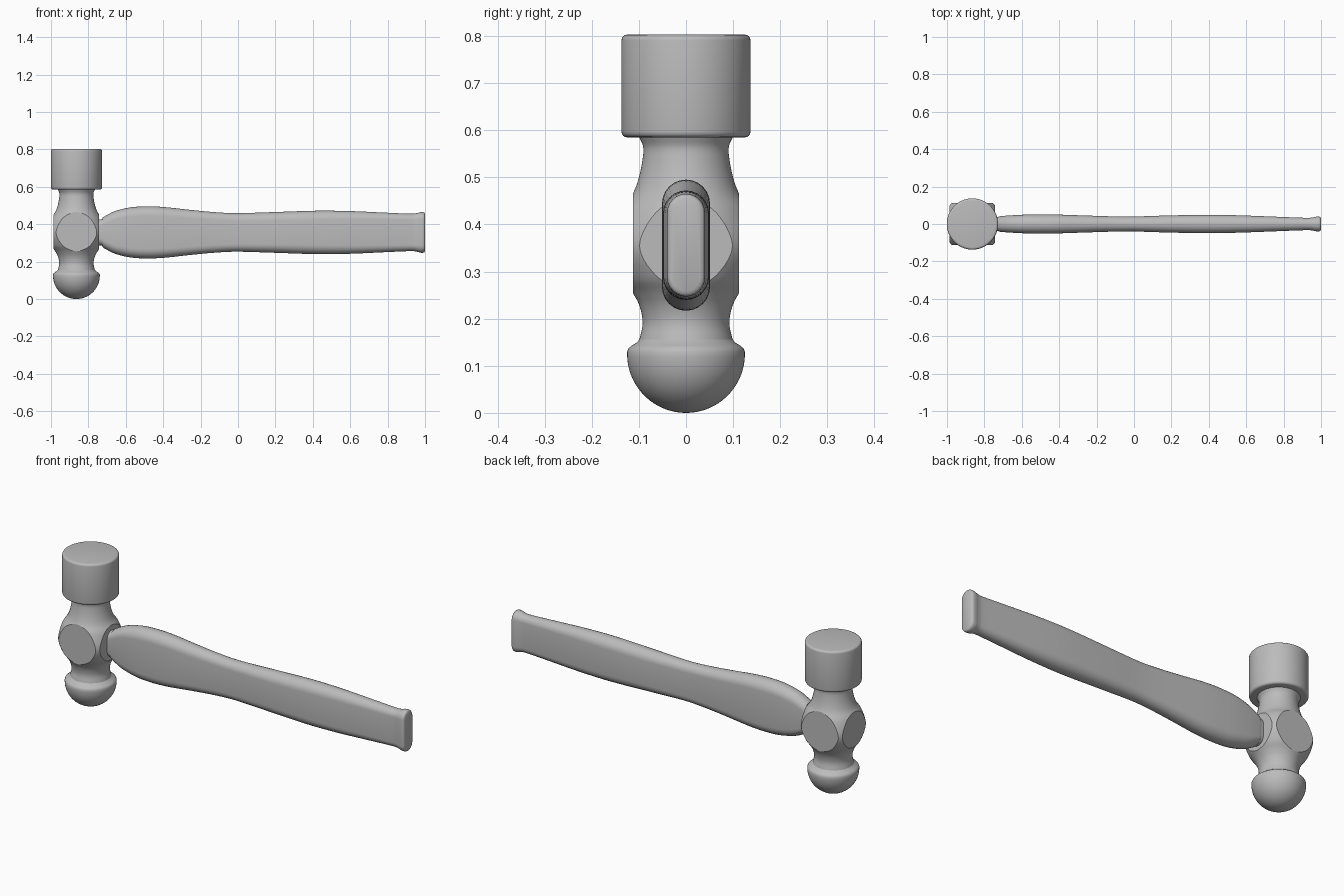
import bpy, bmesh
from math import sin, cos, pi, radians
from mathutils import Vector

HEAD_X = -0.864
SEG = 64

if "Cube" in bpy.data.objects:
    bpy.data.objects.remove(bpy.data.objects["Cube"])

steel = bpy.data.materials.new("grey")
steel.use_nodes = True
steel.diffuse_color = (0.5, 0.5, 0.5, 1)
steel.node_tree.nodes["Principled BSDF"].inputs["Base Color"].default_value = (0.5, 0.5, 0.5, 1)


def smooth_path(pts, steps=5):
    """Catmull-Rom curve through the stations."""
    v = [Vector(p) for p in pts]
    v = [2 * v[0] - v[1]] + v + [2 * v[-1] - v[-2]]
    out = []
    for a, b, c, d in zip(v, v[1:], v[2:], v[3:]):
        for i in range(steps):
            t = i / steps
            out.append(0.5 * (2 * b + (c - a) * t + (2 * a - 5 * b + 4 * c - d) * t * t
                              + (3 * b - a - 3 * c + d) * t ** 3))
    return out + [v[-2]]


def loft(rings):
    """Skin a row of closed rings and cap both ends."""
    bm = bmesh.new()
    rows = [[bm.verts.new(p) for p in ring] for ring in rings]
    for r, s in zip(rows, rows[1:]):
        for i in range(len(r)):
            j = (i + 1) % len(r)
            bm.faces.new((r[i], r[j], s[j], s[i]))
    bm.faces.new(rows[0])
    bm.faces.new(rows[-1])
    return bm


def lathe(profile):
    angles = [2 * pi * i / SEG for i in range(SEG)]
    return loft([[(r * cos(a), r * sin(a), z) for a in angles] for r, z in profile])


def finish(bm, name, x=0.0, z=0.0):
    bmesh.ops.recalc_face_normals(bm, faces=bm.faces[:])
    mesh = bpy.data.meshes.new(name)
    bm.to_mesh(mesh)
    bm.free()
    mesh.materials.append(steel)
    ob = bpy.data.objects.new(name, mesh)
    ob.location = (x, 0, z)
    bpy.context.collection.objects.link(ob)
    bpy.ops.object.select_all(action="DESELECT")
    ob.select_set(True)
    bpy.context.view_layer.objects.active = ob
    bpy.ops.object.shade_smooth_by_angle(angle=radians(30))
    return ob


# Striking face: a drum with rounded rims
R, LOW, HIGH, ROUND = 0.137, 0.585, 0.803, 0.012
arc = [i * pi / 8 for i in range(5)]
drum = [(R - ROUND + ROUND * sin(a), LOW + ROUND - ROUND * cos(a)) for a in arc]
drum += [(R - ROUND + ROUND * cos(a), HIGH - ROUND + ROUND * sin(a)) for a in arc]
finish(lathe(drum), "striking_face", HEAD_X)

# Ball end: a hemisphere with a soft shoulder
BALL = 0.125
ball = [(BALL * sin(a), BALL - BALL * cos(a)) for a in [(i + 0.3) * pi / 40 for i in range(20)]]
ball += [(0.125, 0.13), (0.122, 0.137), (0.115, 0.143), (0.105, 0.149), (0.097, 0.158)]
finish(lathe(ball), "ball_end", HEAD_X)

# Head body: two necks and a bulging eye with four flats
body = smooth_path([(0.099, 0.155), (0.092, 0.19), (0.098, 0.225), (0.113, 0.255),
                    (0.138, 0.292), (0.157, 0.355), (0.138, 0.425), (0.113, 0.465),
                    (0.1, 0.5), (0.092, 0.54), (0.091, 0.565), (0.1, 0.587)])
bm = lathe(body)
for normal, dist in (((1, 0, 0), 0.122), ((-1, 0, 0), 0.122), ((0, 1, 0), 0.113), ((0, -1, 0), 0.113)):
    cut = bmesh.ops.bisect_plane(bm, geom=bm.verts[:] + bm.edges[:] + bm.faces[:],
                                 plane_co=Vector(normal) * dist, plane_no=normal, clear_outer=True)
    rim = [e for e in cut["geom_cut"] if isinstance(e, bmesh.types.BMEdge)]
    bmesh.ops.holes_fill(bm, edges=rim, sides=0)
finish(bm, "head_body", HEAD_X)


# Handle: capsule sections along x, given as (x, half width, half height)
def capsule(x, w, h):
    ring = []
    for side in (1, -1):
        for i in range(13):
            a = i * pi / 12
            ring.append((x, side * w * cos(a), side * (w * sin(a) + h - w)))
    return ring


stations = [(-0.98, 0.036, 0.068), (-0.75, 0.036, 0.068), (-0.72, 0.041, 0.082),
            (-0.66, 0.046, 0.113), (-0.58, 0.05, 0.133), (-0.5, 0.051, 0.139),
            (-0.4, 0.05, 0.136), (-0.25, 0.045, 0.12), (-0.12, 0.041, 0.108),
            (0, 0.04, 0.103), (0.2, 0.046, 0.109), (0.42, 0.049, 0.116),
            (0.6, 0.045, 0.114), (0.78, 0.038, 0.106), (0.92, 0.033, 0.1),
            (0.955, 0.035, 0.103), (0.973, 0.039, 0.108), (0.987, 0.04, 0.109),
            (0.996, 0.037, 0.106), (1.0, 0.03, 0.099)]
finish(loft([capsule(*s) for s in smooth_path(stations)]), "handle", 0, 0.356)
